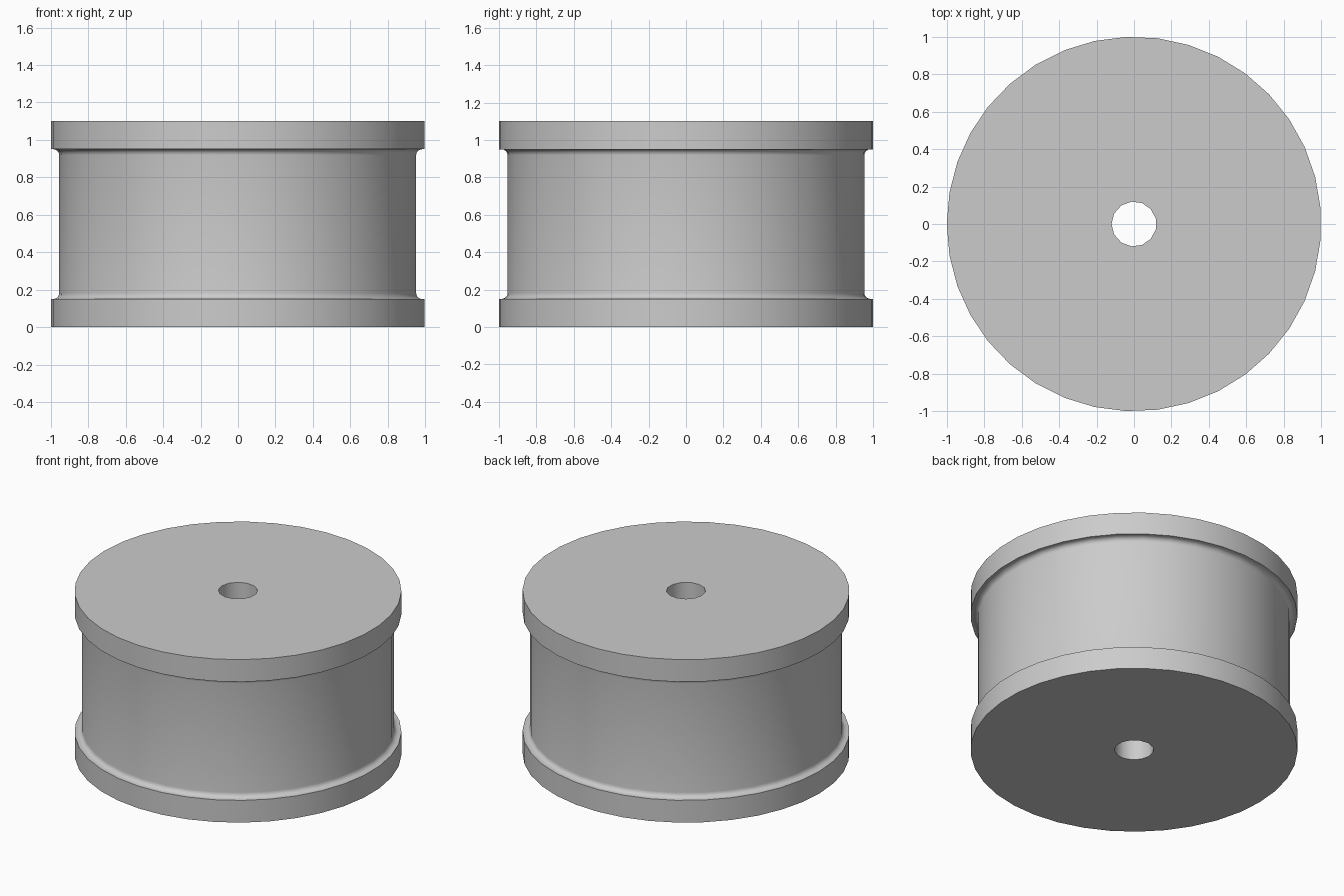
import bpy, bmesh
from math import cos, sin, pi, radians

cube = bpy.data.objects.get("Cube")
if cube:
    bpy.data.objects.remove(cube, do_unlink=True)

HEIGHT, FLANGE = 1.10, 0.15
RIM_R, BARREL_R, BORE_R, FILLET = 1.0, 0.955, 0.12, 0.032
RIM_SIDES, BORE_SIDES, FILLET_STEPS = 37, 13, 5

grey = bpy.data.materials.new("light grey")
grey.use_nodes = True
colour = (0.6, 0.6, 0.6, 1)
grey.diffuse_color = colour
grey.node_tree.nodes["Principled BSDF"].inputs["Base Color"].default_value = colour


def lathe(bm, profile, sides):
    """Revolve (radius, z) points about z; return the bottom and top edge loops."""
    rings = [[bm.verts.new((-r * cos(2 * pi * i / sides), r * sin(2 * pi * i / sides), z))
              for i in range(sides)] for r, z in profile]
    for low, high in zip(rings, rings[1:]):
        for i in range(sides):
            j = (i + 1) % sides
            bm.faces.new((low[i], low[j], high[j], high[i]))
    return [[bm.edges.get((ring[i - 1], ring[i])) for i in range(sides)]
            for ring in (rings[0], rings[-1])]


# Lower half of the outline: flange, then a concave fillet into the barrel
lower = [(RIM_R, 0), (RIM_R, FLANGE)]
for k in range(FILLET_STEPS + 1):
    a = pi / 2 * k / FILLET_STEPS
    lower.append((BARREL_R + FILLET * (1 - sin(a)), FLANGE + FILLET * (1 - cos(a))))
upper = [(r, HEIGHT - z) for r, z in reversed(lower)]

# Outer wall, bore wall and the two flat end faces between them
bm = bmesh.new()
outer = lathe(bm, lower + upper, RIM_SIDES)
bore = lathe(bm, [(BORE_R, 0), (BORE_R, HEIGHT)], BORE_SIDES)
for rim, hole in zip(outer, bore):
    bmesh.ops.triangle_fill(bm, use_beauty=True, edges=rim + hole)
bmesh.ops.recalc_face_normals(bm, faces=bm.faces)

mesh = bpy.data.meshes.new("spool")
bm.to_mesh(mesh)
bm.free()
mesh.materials.append(grey)
spool = bpy.data.objects.new("spool", mesh)
bpy.context.collection.objects.link(spool)

# Smooth round walls, crisp rims
bpy.ops.object.select_all(action='DESELECT')
spool.select_set(True)
bpy.context.view_layer.objects.active = spool
bpy.ops.object.shade_smooth_by_angle(angle=radians(30))
